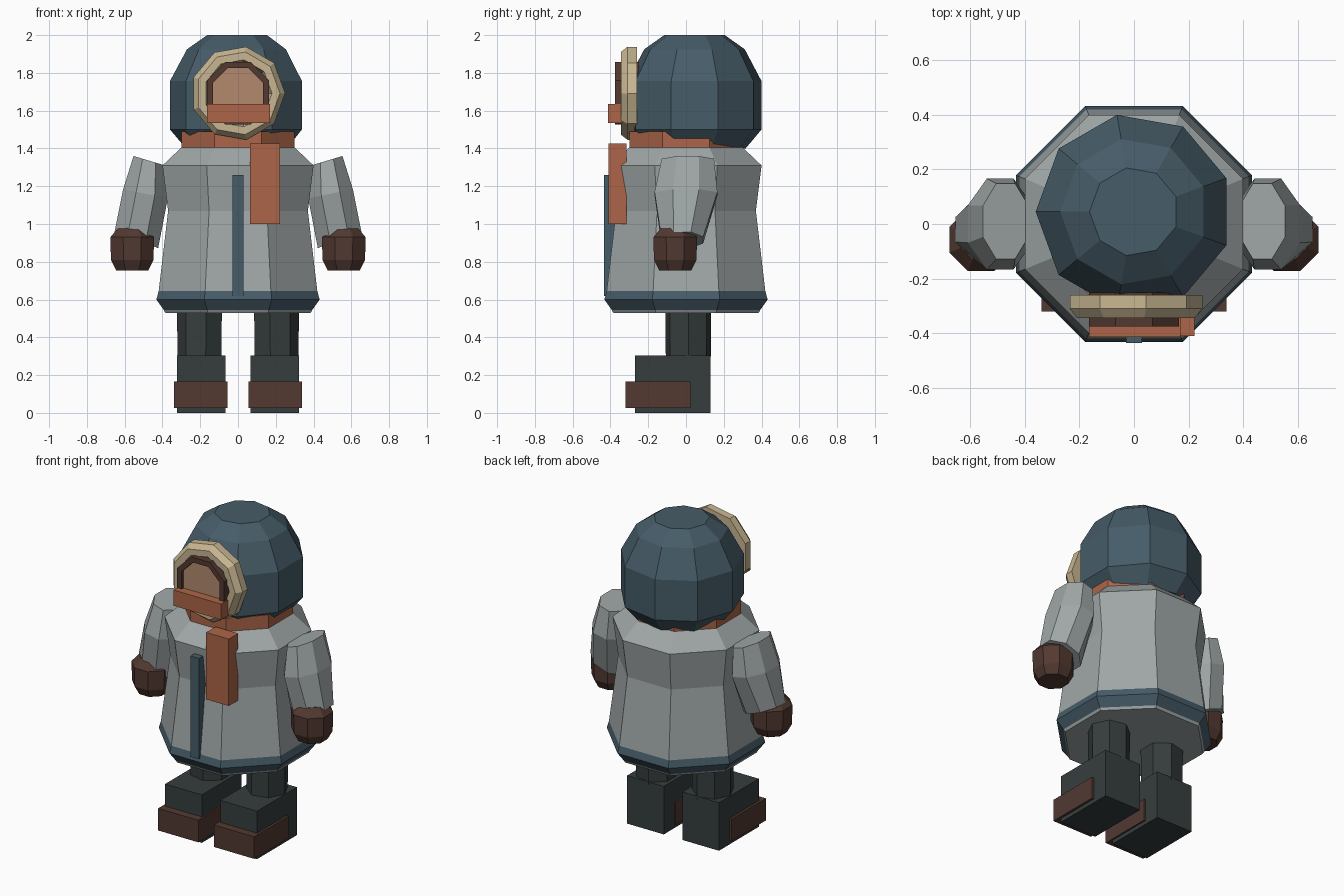
import bpy, bmesh
from math import sin, cos, pi, radians
from mathutils import Vector

if "Cube" in bpy.data.objects:
    bpy.data.objects.remove(bpy.data.objects["Cube"])


def lin(c):
    c /= 255
    return c / 12.92 if c < 0.04045 else ((c + 0.055) / 1.055) ** 2.4


def material(name, r, g, b):
    m = bpy.data.materials.new(name)
    m.diffuse_color = (lin(r), lin(g), lin(b), 1)
    m.use_nodes = True
    m.node_tree.nodes["Principled BSDF"].inputs["Base Color"].default_value = m.diffuse_color
    return m


GREY = material("coat grey", 160, 167, 167)
BLUE = material("slate blue", 70, 92, 104)
FUR = material("fur cream", 200, 182, 146)
SKIN = material("skin tan", 178, 137, 108)
RUST = material("scarf rust", 172, 101, 72)
BROWN = material("dark brown", 82, 57, 49)
DARK = material("charcoal", 54, 61, 61)


def finish(name, bm, *mats):
    bmesh.ops.recalc_face_normals(bm, faces=bm.faces)
    me = bpy.data.meshes.new(name)
    bm.to_mesh(me)
    bm.free()
    for m in mats:
        me.materials.append(m)
    ob = bpy.data.objects.new(name, me)
    bpy.context.collection.objects.link(ob)
    return ob


def loft(name, rings, *mats, closed=False):
    """Skin a list of point rings; cap the ends, or join them when closed."""
    bm = bmesh.new()
    vs = [[bm.verts.new(p) for p in ring] for ring in rings]
    n = len(vs[0])
    pairs = list(zip(vs, vs[1:])) + ([(vs[-1], vs[0])] if closed else [])
    for a, b in pairs:
        for i in range(n):
            j = (i + 1) % n
            bm.faces.new((a[i], a[j], b[j], b[i]))
    if not closed:
        bm.faces.new(vs[0])
        bm.faces.new(vs[-1])
    return finish(name, bm, *mats)


def ring_z(cx, cy, z, rx, ry, n, phase=0, tilt=0):
    """Horizontal polygon, optionally tilted along x."""
    pts = []
    for i in range(n):
        a = radians(phase) + 2 * pi * i / n
        dx = rx * cos(a)
        pts.append(Vector((cx + dx, cy + ry * sin(a), z + tilt * dx)))
    return pts


def lathe(name, profile, n, phase, mat, cx=0, cy=0):
    return loft(name, [ring_z(cx, cy, z, r, r, n, phase) for z, r in profile], mat)


def ring_y(y, r, n, phase, cz):
    """Upright polygon facing the front."""
    return [Vector((r * cos(radians(phase) + 2 * pi * i / n), y,
                    cz + r * sin(radians(phase) + 2 * pi * i / n))) for i in range(n)]


def box(name, x0, x1, y0, y1, z0, z1, mat):
    return loft(name, [[Vector(p) for p in ((x0, y0, z), (x1, y0, z), (x1, y1, z), (x0, y1, z))]
                       for z in (z0, z1)], mat)


OCT = 1 / cos(pi / 8)  # flat-side distance to corner radius

# Coat with a coloured hem band
coat_profile = [(0.53, 0.385), (0.545, 0.393), (0.60, 0.432), (0.645, 0.42),
                (1.07, 0.37), (1.31, 0.40), (1.405, 0.30)]
coat = loft("coat", [ring_z(0, 0, z, r * OCT, r * OCT, 8, 22.5) for z, r in coat_profile], GREY, BLUE)
for p in coat.data.polygons:
    p.material_index = int(0.55 < p.center.z < 0.64)
box("coat_zipper", -0.03, 0.03, -0.435, -0.35, 0.62, 1.26, BLUE)

# Scarf: neck wrap, mouth band and hanging tail
lathe("neck_scarf", [(1.38, 0.30 * OCT), (1.49, 0.30 * OCT)], 8, 22.5, RUST)
box("mouth_scarf", -0.165, 0.17, -0.413, -0.34, 1.535, 1.635, RUST)
box("scarf_tail", 0.063, 0.222, -0.41, -0.315, 1.0, 1.425, RUST)

# Hood
lathe("hood", [(1.40, 0.275), (1.50, 0.36), (1.757, 0.36), (1.925, 0.27), (2.0, 0.163)],
      9, 180, BLUE, 0, 0.045)

# Fur ruff around the face opening
FACE_Z = 1.692
ruff = [(0.25, -0.26), (0.25, -0.31), (0.222, -0.345), (0.18, -0.345), (0.165, -0.31), (0.165, -0.26)]
loft("fur_ruff", [ring_y(y, r, 9, 0, FACE_Z) for r, y in ruff], FUR, closed=True)

# Face rim and recessed face
rim = [(0.165, -0.25), (0.165, -0.375), (0.133, -0.375), (0.133, -0.25)]
loft("face_rim", [ring_y(y, r * OCT, 8, 22.5, FACE_Z) for r, y in rim], BROWN, closed=True)
loft("face", [ring_y(y, 0.136 * OCT, 8, 22.5, FACE_Z) for y in (-0.25, -0.358)], SKIN)

for side, s in (("left", -1), ("right", 1)):
    # Sleeve: centre x, y, z, half widths and tilt of each ring
    sleeve = [(0.47, 0.01, 1.335, 0.09, 0.15, 0.3),
              (0.49, 0.00, 1.16, 0.128, 0.18, 0.2),
              (0.538, -0.02, 0.915, 0.125, 0.12, 0.37)]
    arm = loft(side + "_sleeve", [ring_z(x, y, z, rx, ry, 8, 22.5, t)
                                  for x, y, z, rx, ry, t in sleeve], GREY)
    mitten = lathe(side + "_mitten", [(0.755, 0.092), (0.81, 0.122), (0.93, 0.125), (0.98, 0.08)],
                   8, 22.5, BROWN, 0.56, -0.057)
    # Trouser leg, boot and toe cap
    leg = lathe(side + "_leg", [(0.29, 0.122), (0.55, 0.125)], 7, 0, DARK, 0.198, 0.012)
    boot = box(side + "_boot", 0.065, 0.323, -0.27, 0.13, 0, 0.305, DARK)
    toe = box(side + "_toe_cap", 0.055, 0.338, -0.32, 0.025, 0.025, 0.165, BROWN)
    if s < 0:
        for ob in (arm, mitten, leg, boot, toe):
            for v in ob.data.vertices:
                v.co.x *= -1
            ob.data.flip_normals()
